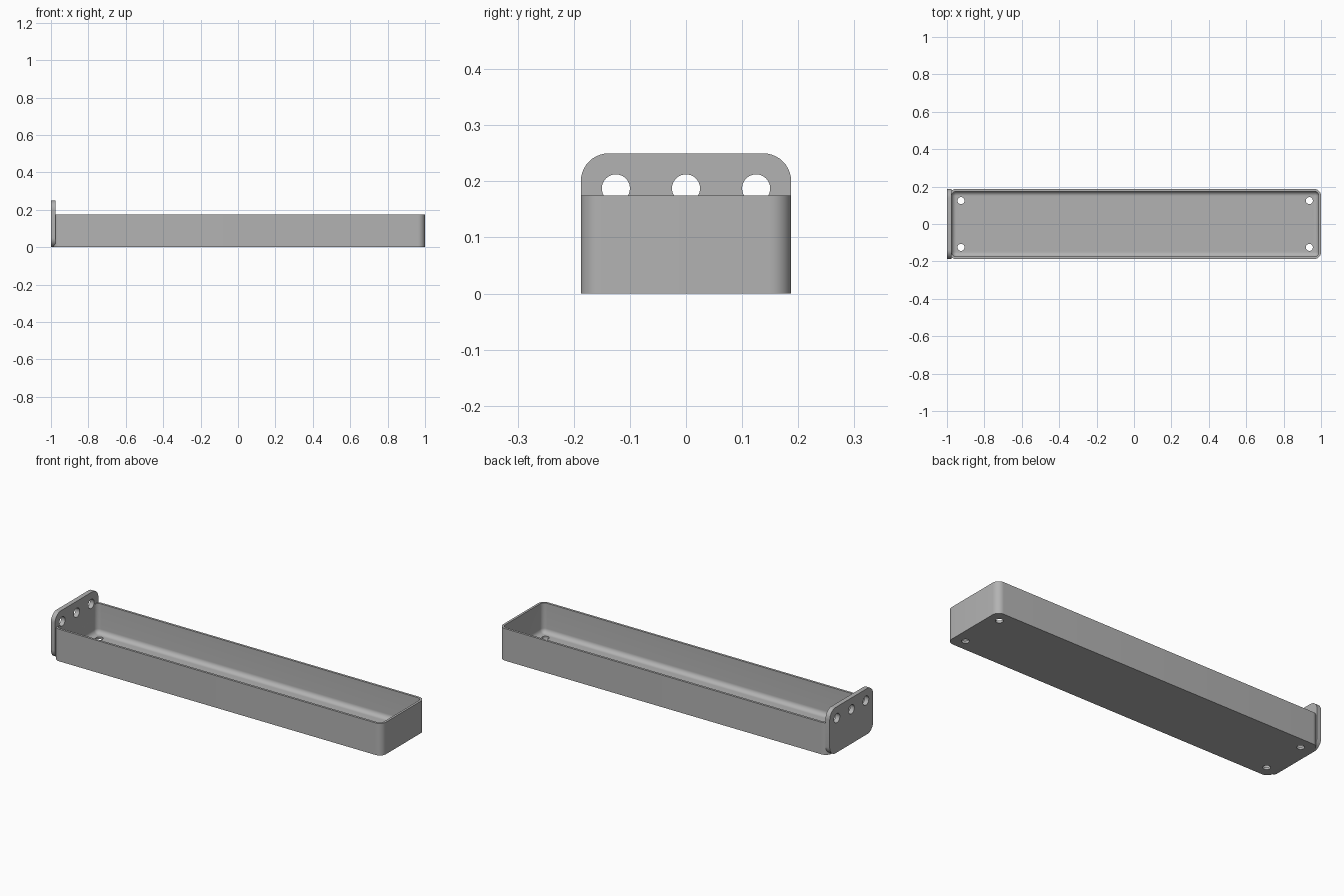
import bpy
import bmesh
from math import pi, sin, cos, radians
from mathutils import Vector

if "Cube" in bpy.data.objects:
    bpy.data.objects.remove(bpy.data.objects["Cube"])

# Main sizes
HALF_WIDTH = 0.1875
TRAY_LEFT, TRAY_RIGHT, TRAY_HEIGHT = -0.9875, 1.0, 0.175
WALL = 0.0125
CORNER = 0.0375
PLATE_HEIGHT, PLATE_THICK, PLATE_CORNER = 0.25, 0.025, 0.05

grey = bpy.data.materials.new("plain grey")
grey.use_nodes = True
colour = (0.45, 0.45, 0.45, 1)
grey.diffuse_color = colour
grey.node_tree.nodes["Principled BSDF"].inputs["Base Color"].default_value = colour


def rounded_rect(half_u, half_v, radius, steps=10):
    """Counter-clockwise outline of a rounded rectangle."""
    points = []
    for quarter, (su, sv) in enumerate([(1, 1), (-1, 1), (-1, -1), (1, -1)]):
        for i in range(steps + 1):
            a = (quarter + i / steps) * pi / 2
            points.append((su * (half_u - radius) + radius * cos(a),
                           sv * (half_v - radius) + radius * sin(a)))
    return points


def loft(name, rings):
    """Skin a closed solid through rings with equal point counts."""
    bm = bmesh.new()
    loops = [[bm.verts.new(p) for p in ring] for ring in rings]
    for low, high in zip(loops, loops[1:]):
        for i in range(len(low)):
            j = (i + 1) % len(low)
            bm.faces.new((low[i], low[j], high[j], high[i]))
    bm.faces.new(loops[0][::-1])
    bm.faces.new(loops[-1])
    bmesh.ops.recalc_face_normals(bm, faces=bm.faces)
    mesh = bpy.data.meshes.new(name)
    bm.to_mesh(mesh)
    bm.free()
    mesh.materials.append(grey)
    obj = bpy.data.objects.new(name, mesh)
    bpy.context.collection.objects.link(obj)
    return obj


def drill(obj, centre, radius, depth, rotation=(0, 0, 0)):
    """Cut one round hole through a part."""
    bpy.ops.mesh.primitive_cylinder_add(vertices=40, radius=radius, depth=depth,
                                        location=centre, rotation=rotation)
    cutter = bpy.context.object
    cutter.hide_render = True
    cutter.data.materials.append(grey)
    mod = obj.modifiers.new("hole", "BOOLEAN")
    mod.operation = "DIFFERENCE"
    mod.solver = "EXACT"
    mod.object = cutter
    bpy.context.view_layer.objects.active = obj
    bpy.ops.object.modifier_apply(modifier=mod.name)
    bpy.data.objects.remove(cutter)


# Tray: straight outer wall, thin rim, inner wall with a filleted floor
mid_x = (TRAY_LEFT + TRAY_RIGHT) / 2
half_len = (TRAY_RIGHT - TRAY_LEFT) / 2


def tray_ring(inset, z):
    radius = max(CORNER - inset, 0.0005)
    return [Vector((mid_x + u, v, z)) for u, v in
            rounded_rect(half_len - inset, HALF_WIDTH - inset, radius)]


fillet = CORNER - WALL
rings = [tray_ring(0, 0), tray_ring(0, TRAY_HEIGHT), tray_ring(WALL, TRAY_HEIGHT)]
for i in range(11):
    a = i / 10 * pi / 2
    rings.append(tray_ring(WALL + fillet * (1 - cos(a)),
                           WALL + fillet * (1 - sin(a))))
tray = loft("tray", rings)

# End plate standing against the tray's right end
outline = rounded_rect(HALF_WIDTH, PLATE_HEIGHT / 2, PLATE_CORNER)
plate = loft("end_plate", [[Vector((x, u, v + PLATE_HEIGHT / 2)) for u, v in outline]
                           for x in (-1, -1 + PLATE_THICK)])

# Drain holes in the floor corners
for x in (-0.925, 0.9375):
    for y in (-0.125, 0.125):
        drill(tray, (x, y, 0), 0.01875, 0.1)

# Mounting holes through the plate and the tray wall behind it
for y in (-0.125, 0, 0.125):
    for part in (tray, plate):
        drill(part, (-1, y, 0.1875), 0.025, 0.12, (0, pi / 2, 0))

# Smooth the rounded surfaces and keep crisp edges
bpy.ops.object.select_all(action="DESELECT")
for part in (tray, plate):
    part.select_set(True)
bpy.context.view_layer.objects.active = tray
bpy.ops.object.shade_smooth_by_angle(angle=radians(30))
